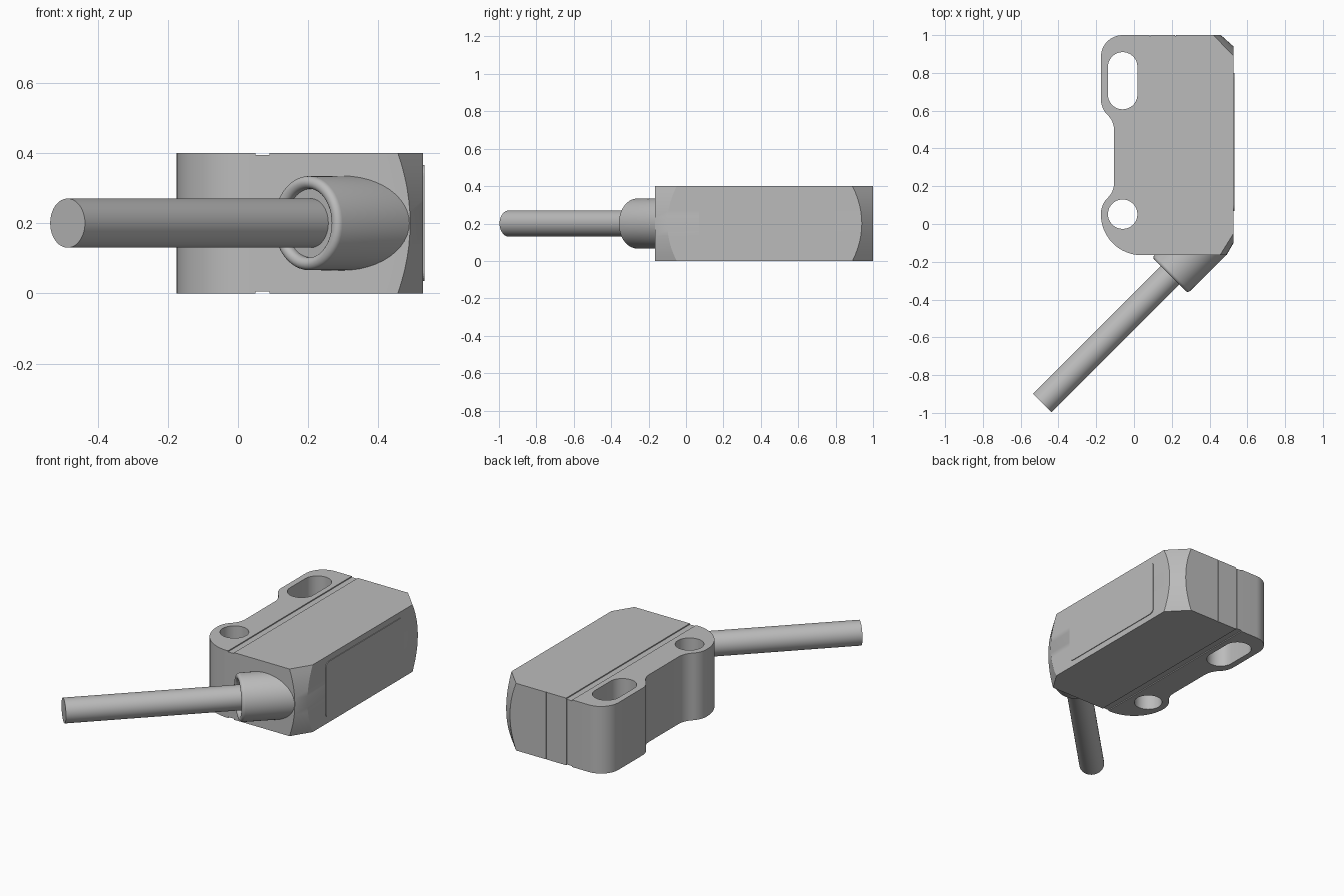
import bpy, bmesh
from math import sin, cos, pi, radians
from mathutils import Matrix, Vector

cube = bpy.data.objects.get("Cube")
if cube:
    bpy.data.objects.remove(cube, do_unlink=True)

H = 0.4  # body height
grey = bpy.data.materials.new("housing_grey")
grey.use_nodes = True
GREY = (0.5, 0.5, 0.5, 1)
grey.diffuse_color = GREY
grey.node_tree.nodes["Principled BSDF"].inputs["Base Color"].default_value = GREY


def arc(cx, cy, r, a0, a1, n=12):
    angles = [radians(a0 + (a1 - a0) * i / n) for i in range(n + 1)]
    return [(cx + r * cos(a), cy + r * sin(a)) for a in angles]


def loft(name, rings, closed=False):
    """Skin equal rings; cap both ends, or join last ring to first."""
    bm = bmesh.new()
    vs = [[bm.verts.new(p) for p in ring] for ring in rings]
    pairs = list(zip(vs, vs[1:])) + ([(vs[-1], vs[0])] if closed else [])
    for a, b in pairs:
        for i in range(len(a)):
            j = (i + 1) % len(a)
            bm.faces.new((a[i], a[j], b[j], b[i]))
    if not closed:
        bm.faces.new(vs[0][::-1])
        bm.faces.new(vs[-1])
    bmesh.ops.recalc_face_normals(bm, faces=bm.faces)
    mesh = bpy.data.meshes.new(name)
    bm.to_mesh(mesh)
    bm.free()
    mesh.materials.append(grey)
    ob = bpy.data.objects.new(name, mesh)
    bpy.context.collection.objects.link(ob)
    return ob


def extrude(name, outline, z0, z1):
    return loft(name, [[(x, y, z) for x, y in outline] for z in (z0, z1)])


def box(name, x0, x1, y0, y1, z0, z1):
    return extrude(name, [(x0, y0), (x1, y0), (x1, y1), (x0, y1)], z0, z1)


def activate(ob):
    bpy.ops.object.select_all(action='DESELECT')
    ob.select_set(True)
    bpy.context.view_layer.objects.active = ob


def cut(ob, cutter):
    cutter.hide_render = True
    mod = ob.modifiers.new("cut", 'BOOLEAN')
    mod.operation, mod.solver, mod.object = 'DIFFERENCE', 'EXACT', cutter
    activate(ob)
    bpy.ops.object.modifier_apply(modifier=mod.name)
    bpy.data.objects.remove(cutter, do_unlink=True)


def smooth(ob, angle=30):
    activate(ob)
    bpy.ops.object.shade_smooth_by_angle(angle=radians(angle))


# Housing: mounting-ear outline, corner chamfers widen towards top and bottom
R = 0.115
ears = (arc(-0.06, 0.885, R, 90, 180) + arc(-0.06, 0.66, R, 180, 226, 6)
        + arc(-0.22, 0.495, R, 46, 0, 6) + arc(-0.22, 0.22, R, 0, -46, 6)
        + arc(-0.06, 0.055, R, 134, 178, 6) + arc(0.04, 0.05, 0.215, 180, 270, 16))
rings = []
for i in range(13):
    z = H * i / 12
    w = (2 * i / 12 - 1) ** 2
    corners = [(0.49 - 0.035 * w, -0.165), (0.527, -0.1 + 0.05 * w),
               (0.527, 0.94 - 0.05 * w), (0.46 - 0.04 * w, 1.0)]
    rings.append([(x, y, z) for x, y in ears + corners])
housing = loft("housing", rings)

# Mounting hole and slot
cut(housing, extrude("hole_cutter", arc(-0.06, 0.052, 0.078, 0, 350, 35), -0.1, 0.5))
slot = arc(-0.06, 0.832, 0.078, 0, 180, 18) + arc(-0.06, 0.685, 0.078, 180, 360, 18)
cut(housing, extrude("slot_cutter", slot, -0.1, 0.5))

# Shallow lengthwise grooves on top and bottom, fine seams on the back
for z in (0, H):
    cut(housing, box("groove_cutter", 0.05, 0.09, -0.3, 1.1, z - 0.006, z + 0.006))
for x in (0.085, 0.22):
    cut(housing, box("seam_cutter", x - 0.002, x + 0.002, 0.996, 1.1, -0.1, 0.5))
smooth(housing)

# Thin raised window panel on the +x side, with rounded corners
panel = []
for cy, cz, a in ((0.77, 0.335, 0), (0.1, 0.335, 90), (0.1, 0.065, 180), (0.77, 0.065, 270)):
    panel += arc(cy, cz, 0.03, a, a + 90, 6)
loft("side_panel", [[(x, y, z) for y, z in panel] for x in (0.52, 0.531)])

# Cable gland and cable share one axis running diagonally into the front
AXIS = Matrix.Translation((0.19, -0.272, 0.2)) @ Vector((1, 1, 0)).to_track_quat('Z', 'Y').to_matrix().to_4x4()


def revolve(name, profile, n=48):
    turns = [2 * pi * i / n for i in range(n)]
    return loft(name, [[AXIS @ Vector((r * cos(a), r * sin(a), t)) for a in turns]
                       for r, t in profile])


gland_profile = ([(0.05, 0.025), (0.098, 0.025)] + arc(0.116, 0.018, 0.018, 180, 360, 10)
                 + [(0.135, 0.29)])
smooth(revolve("cable_gland", gland_profile))
smooth(revolve("cable", [(0.07, -0.955), (0.07, 0.1)]))
